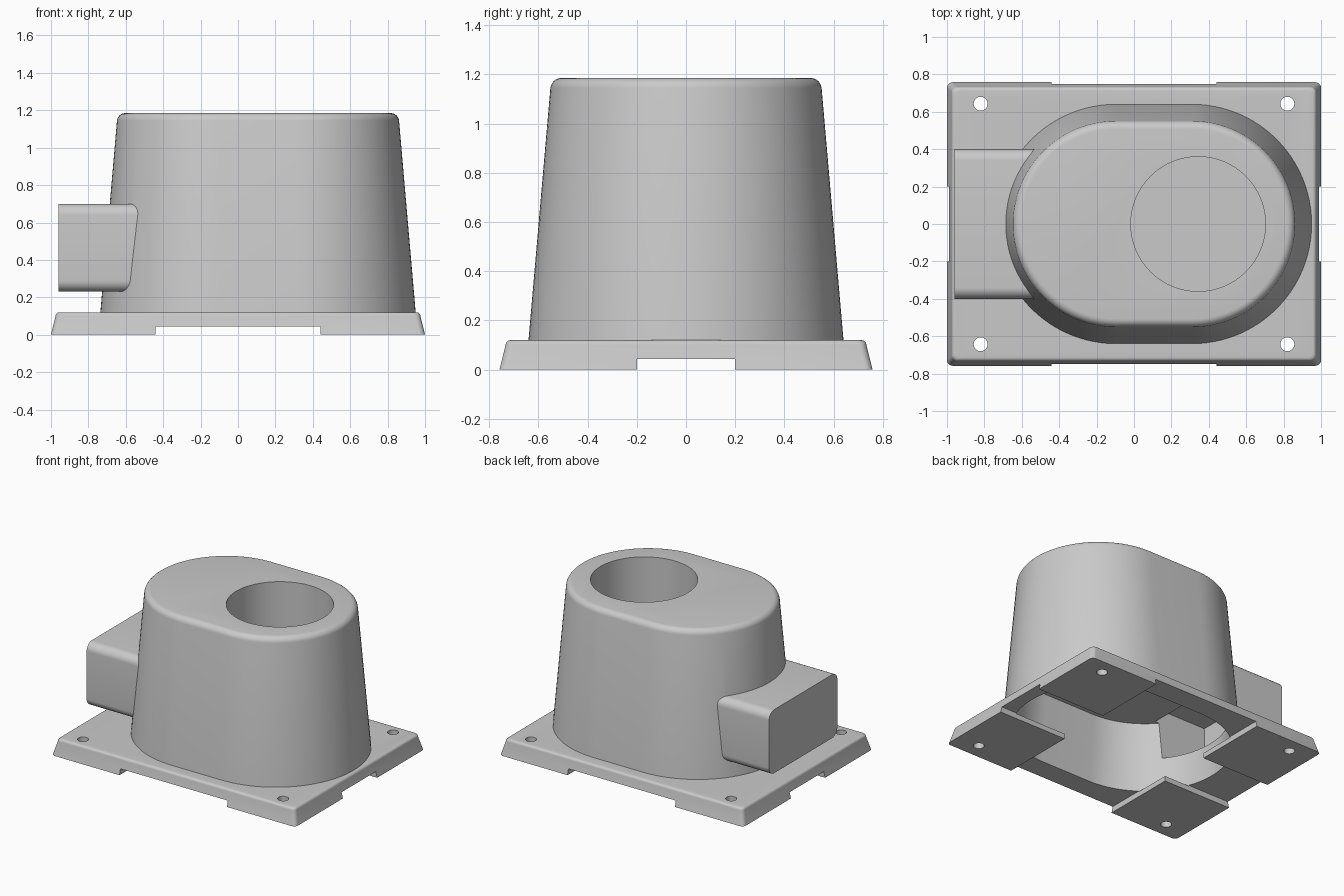
import bpy, bmesh
from math import pi, sin, cos, radians

cube = bpy.data.objects.get("Cube")
if cube:
    bpy.data.objects.remove(cube, do_unlink=True)

grey = bpy.data.materials.new("mid_grey")
grey.use_nodes = True
colour = (0.59, 0.59, 0.59, 1)
grey.diffuse_color = colour
grey.node_tree.nodes["Principled BSDF"].inputs["Base Color"].default_value = colour


def outline(hx, hy, r, cx=0, steps=24):
    """Rounded rectangle; a stadium when r equals hy."""
    pts = []
    for q, (sx, sy) in enumerate([(1, 1), (-1, 1), (-1, -1), (1, -1)]):
        for i in range(steps + 1):
            a = (q + i / steps) * pi / 2
            pts.append((cx + sx * (hx - r) + r * cos(a), sy * (hy - r) + r * sin(a)))
    return pts


def loft(name, rings):
    """Skin a stack of (z, outline) rings and cap both ends."""
    bm = bmesh.new()
    loops = [[bm.verts.new((x, y, z)) for x, y in pts] for z, pts in rings]
    for low, high in zip(loops, loops[1:]):
        for i in range(len(low)):
            j = (i + 1) % len(low)
            bm.faces.new((low[i], low[j], high[j], high[i]))
    bm.faces.new(loops[0][::-1])
    bm.faces.new(loops[-1])
    bmesh.ops.remove_doubles(bm, verts=bm.verts, dist=0.0001)
    return finish(name, bm)


def block(name, x, y, z, round_x=0):
    """Box from (min, max) pairs, optionally rounding the edges along x."""
    bm = bmesh.new()
    bmesh.ops.create_cube(bm, size=1)
    for v in bm.verts:
        v.co = [p[0] if c < 0 else p[1] for p, c in zip((x, y, z), v.co)]
    if round_x:
        edges = [e for e in bm.edges if abs(e.verts[0].co.x - e.verts[1].co.x) > 0.01]
        bmesh.ops.bevel(bm, geom=edges, offset=round_x, segments=8,
                        profile=0.5, affect='EDGES')
    return finish(name, bm)


def finish(name, bm):
    bmesh.ops.recalc_face_normals(bm, faces=bm.faces)
    mesh = bpy.data.meshes.new(name)
    bm.to_mesh(mesh)
    bm.free()
    mesh.materials.append(grey)
    ob = bpy.data.objects.new(name, mesh)
    bpy.context.collection.objects.link(ob)
    return ob


def cut(ob, cutters):
    """Subtract the cutters and bake the result."""
    for c in cutters:
        mod = ob.modifiers.new("cut", 'BOOLEAN')
        mod.operation = 'DIFFERENCE'
        mod.solver = 'EXACT'
        mod.object = c
    graph = bpy.context.evaluated_depsgraph_get()
    mesh = bpy.data.meshes.new_from_object(ob.evaluated_get(graph))
    ob.modifiers.clear()
    ob.data = mesh


def stadium(z, inset=0):
    """Tapered housing section at height z."""
    r = 0.64 - 0.092 * (z - 0.12) / 1.06 - inset
    return outline(r + 0.203, r, r, 0.107)


def cylinder(name, x, y, r, z0, z1):
    ring = [(px + x, py + y) for px, py in outline(r, r, r, steps=16)]
    return loft(name, [(z0, ring), (z1, ring)])


# Base plate: sloped sides with a rounded upper edge
arc = [i * pi / 12 for i in range(7)]
rings = [(0, outline(1, 0.758, 0.03, steps=6))]
for a in arc:
    inset = 0.025 + 0.02 * (1 - cos(a))
    rings.append((0.1 + 0.02 * sin(a), outline(1 - inset, 0.758 - inset, 0.03, steps=6)))
plate = loft("base_plate", rings)

# Tapered housing with a rounded top rim
fillet = 0.04
rings = [(0.06, stadium(0.06))]
for a in arc:
    z = 1.185 - fillet + fillet * sin(a)
    rings.append((z, stadium(z, fillet * (1 - cos(a)))))
housing = loft("housing", rings)

# Side duct, ending inside the housing wall
duct = block("side_duct", (-0.96, -0.5), (-0.4, 0.4), (0.23, 0.7), 0.06)

# Cutters: inner cavity above the feet, duct passage, top socket
cavity = loft("cavity_cutter", [(0.038, stadium(0.038, 0.06)), (0.54, stadium(0.54, 0.06))])
passage = block("passage_cutter", (-0.91, -0.48), (-0.35, 0.35), (0.28, 0.645))
socket = cylinder("socket_cutter", 0.343, 0, 0.36, 0.61, 1.3)

# Cutters: channels that leave four square feet, and the screw holes
channels = [block("channel_x", (-2, 2), (-0.2, 0.2), (-0.1, 0.043)),
            block("channel_y", (-0.44, 0.44), (-2, 2), (-0.1, 0.043))]
holes = [cylinder("screw_hole", sx * 0.82, sy * 0.643, 0.037, -0.1, 0.3)
         for sx in (-1, 1) for sy in (-1, 1)]

cut(plate, channels + holes + [cavity])
cut(housing, [cavity, passage, socket])
cut(duct, [cavity, passage])

for helper in [cavity, passage, socket] + channels + holes:
    bpy.data.objects.remove(helper, do_unlink=True)

# Smooth curved sides, sharp corners
bpy.ops.object.select_all(action='DESELECT')
for ob in (plate, housing, duct):
    ob.select_set(True)
bpy.context.view_layer.objects.active = housing
bpy.ops.object.shade_smooth_by_angle(angle=radians(30))
